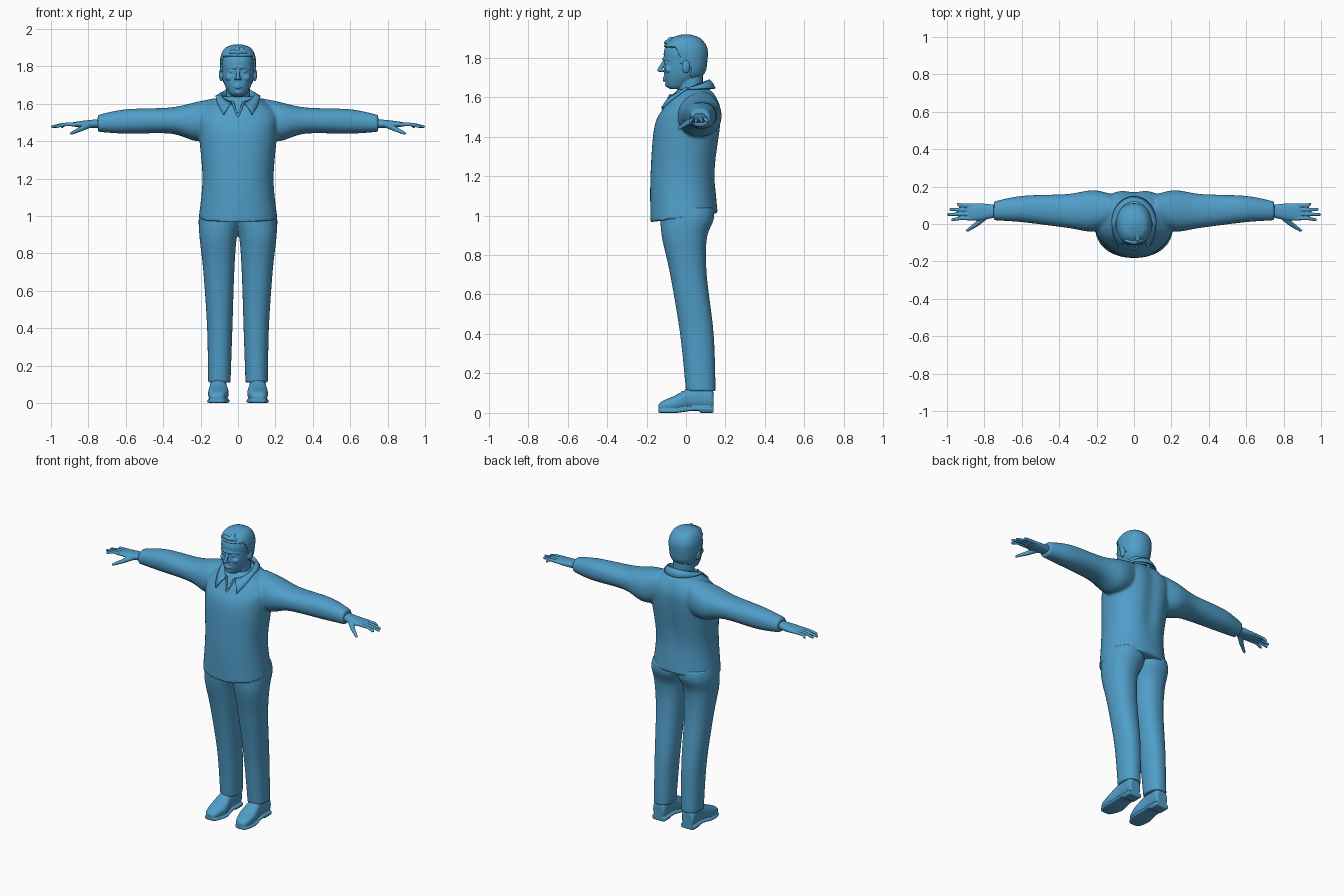
import bpy
import bmesh
import math
from mathutils import Matrix, Vector

if "Cube" in bpy.data.objects:
    bpy.data.objects.remove(bpy.data.objects["Cube"], do_unlink=True)

blue = bpy.data.materials.new("plain blue")
blue.use_nodes = True
blue.diffuse_color = (.08, .34, .58, 1)
blue.node_tree.nodes["Principled BSDF"].inputs["Base Color"].default_value = blue.diffuse_color


def spline(rows, steps=8):
    """Smooth rows of numbers by interpolating between them."""
    rows = [Vector(row) for row in rows]
    padded = [rows[0], *rows, rows[-1]]
    smooth = []
    for before, start, end, after in zip(padded, padded[1:], padded[2:], padded[3:]):
        leave, arrive = (end - before) / 2, (after - start) / 2
        for step in range(steps):
            t = step / steps
            ease = t * t * (3 - 2 * t)
            smooth.append(start.lerp(end, ease) + leave * t * (1 - t) ** 2 - arrive * t * t * (1 - t))
    return smooth + [rows[-1]]


def loft(bm, axis, rows, power=.9, segments=64):
    """Closed body from rows: position on the axis, then low and high limits across it."""
    rings = []
    for along, left, right, low, high in spline(rows):
        ring = []
        for k in range(segments):
            angle = math.tau * k / segments
            c, s = math.cos(angle), math.sin(angle)
            a = (left + right) / 2 + (right - left) / 2 * math.copysign(abs(c) ** power, c)
            b = (low + high) / 2 + (high - low) / 2 * math.copysign(abs(s) ** power, s)
            place = {"x": (along, a, b), "y": (a, along, b), "z": (a, b, along)}[axis]
            ring.append(bm.verts.new(place))
        rings.append(ring)
    for lower, upper in zip(rings, rings[1:]):
        for k in range(segments):
            bm.faces.new((lower[k - 1], lower[k], upper[k], upper[k - 1]))
    bm.faces.new(rings[0])
    bm.faces.new(rings[-1])


def centred(rows):
    return [(z, -half, half, front, back) for z, half, front, back in rows]


def ball(bm, place, *size):
    scale = Matrix.Diagonal((*size, 1))
    bmesh.ops.create_uvsphere(bm, u_segments=20, v_segments=12, radius=1,
                              matrix=Matrix.Translation(place) @ scale)


def limb(bm, points, thick, thin):
    """Rounded rod through the points, tapering from thick to thin."""
    points = [Vector(p) for p in points]
    last = len(points) - 1
    radii = [thick + (thin - thick) * i / last for i in range(last + 1)]
    for point, radius in zip(points, radii):
        ball(bm, point, radius, radius, radius)
    for start, end, wide, narrow in zip(points, points[1:], radii, radii[1:]):
        span = end - start
        turn = span.to_track_quat("Z", "Y").to_matrix().to_4x4()
        bmesh.ops.create_cone(bm, cap_ends=True, segments=16, radius1=wide, radius2=narrow,
                              depth=span.length, matrix=Matrix.Translation(start + span / 2) @ turn)


def both_sides(bm):
    """Repeat everything built so far on the other side."""
    copy = bmesh.ops.duplicate(bm, geom=bm.verts[:] + bm.edges[:] + bm.faces[:])["geom"]
    for item in copy:
        if isinstance(item, bmesh.types.BMVert):
            item.co.x = -item.co.x
    bmesh.ops.remove_doubles(bm, verts=bm.verts, dist=.0001)


def finish(name, bm, voxel=0, soften=3, shell=0):
    """Make the object, optionally thickened, then fused and softened."""
    bmesh.ops.recalc_face_normals(bm, faces=bm.faces)
    for face in bm.faces:
        face.smooth = True
    mesh = bpy.data.meshes.new(name)
    bm.to_mesh(mesh)
    bm.free()
    mesh.materials.append(blue)
    obj = bpy.data.objects.new(name, mesh)
    bpy.context.collection.objects.link(obj)
    if shell:
        thickness = obj.modifiers.new("thickness", "SOLIDIFY")
        thickness.thickness = shell
    if voxel:
        fuse = obj.modifiers.new("fuse", "REMESH")
        fuse.mode = "VOXEL"
        fuse.voxel_size = voxel
        fuse.use_smooth_shade = True
        smooth = obj.modifiers.new("soften", "SMOOTH")
        smooth.iterations = soften


# Shirt: sleeves fused with the body
bm = bmesh.new()
loft(bm, "x", [(.12, 0, .16, 1.42, 1.63), (.22, -.04, .18, 1.4, 1.61), (.36, -.02, .16, 1.44, 1.58),
               (.6, .01, .15, 1.44, 1.57), (.75, .02, .12, 1.45, 1.54)])
both_sides(bm)
loft(bm, "z", centred([(.99, .21, -.18, .16), (1.2, .19, -.18, .15), (1.45, .21, -.16, .18),
                       (1.55, .21, -.11, .18), (1.62, .13, -.06, .15), (1.64, .09, -.04, .12)]))
for v in bm.verts:
    x, y, z = v.co
    v.co.z += y * max(0, 1.2 - z) / 1.6  # hem drops at the front
    if y > .08 and z > 1.1:  # groove down the spine
        v.co.y -= .014 * math.exp(-(x / .05) ** 2) * min(1, (z - 1.1) * 5)
finish("shirt", bm, .008)

# Collar: pointed wings in front, a rolled band behind
bm = bmesh.new()
strip = []
steps = 24
for i in range(steps + 1):
    t = i / steps
    inner, outer = (start + (math.pi - start) * t for start in (.35, .7))
    wing = max(0, 1 - 3 * t)
    top = Vector((.085 * math.sin(inner), .02 - .1 * math.cos(inner), 1.65 - .04 * math.cos(inner)))
    low = Vector((.12 * math.sin(outer), .01 - .14 * math.cos(outer) - .03 * wing, 1.645 - .1 * wing))
    roll = (top + low) / 2 + Vector((0, 0, .006))
    strip.append([bm.verts.new(p) for p in (top - Vector((0, 0, .05)), top, roll, low)])
for a, b in zip(strip, strip[1:]):
    for k in range(3):
        bm.faces.new((a[k], b[k], b[k + 1], a[k + 1]))
both_sides(bm)
finish("collar", bm, shell=.008)

# Front opening below the collar
bm = bmesh.new()
limb(bm, [(.03, -.08, 1.61), (0, -.12, 1.53)], .007, .005)
both_sides(bm)
finish("neck_opening", bm, .003)

# Trousers
bm = bmesh.new()
loft(bm, "z", [(.11, .04, .16, 0, .15), (.4, .03, .165, -.03, .14), (.7, .02, .185, -.08, .105),
               (.88, .007, .205, -.12, .105), (.98, -.02, .21, -.13, .14), (1.04, -.02, .2, -.13, .14)])
both_sides(bm)
finish("trousers", bm, .007)

# Shoes: sole follows the upper, plus heel and laces
bm = bmesh.new()
upper = [(-.14, .09, .13, .01, .04), (-.12, .07, .15, .01, .06), (-.05, .05, .16, .01, .09),
         (.03, .06, .15, .02, .13), (.12, .06, .15, .02, .13), (.14, .07, .14, .02, .1)]
loft(bm, "y", upper, .8)
loft(bm, "y", [(y, left - .005, right + .005, low - .01, low + .01) for y, left, right, low, _ in upper], .5)
loft(bm, "y", [(y, .06, .15, 0, .03) for y in (.07, .14)], .4)
for i in range(3):
    y, z = -.04 + .02 * i, .09 + .012 * i
    limb(bm, [(.08, y, z - .005), (.105, y, z + .003), (.13, y, z - .005)], .006, .006)
both_sides(bm)
finish("shoes", bm, .004)

# Hands: palm, four spread fingers and thumb
bm = bmesh.new()
loft(bm, "x", [(.72, .04, .1, 1.47, 1.52), (.82, .02, .11, 1.47, 1.51), (.89, .02, .11, 1.48, 1.5)])
for i, reach in enumerate((.97, .992, .98, .94)):
    y = .03 + .023 * i
    limb(bm, [(.87, y, 1.49), (.93, y, 1.489), (reach, y * 1.2 - .013, 1.478)], .011, .008)
limb(bm, [(.79, .045, 1.49), (.84, 0, 1.465), (.89, -.034, 1.442)], .018, .008)
both_sides(bm)
finish("hands", bm, .003)

# Head: paired features first, then nose, chin, neck and skull
bm = bmesh.new()
ball(bm, (.09, 0, 1.755), .012, .02, .035)  # ear
ball(bm, (.034, -.098, 1.773), .013, .012, .008)  # eye
ball(bm, (.04, -.083, 1.74), .027, .024, .022)  # cheek
ball(bm, (.013, -.122, 1.733), .008, .01, .007)  # nostril
limb(bm, [(.012, -.114, 1.793), (.06, -.085, 1.79)], .008, .006)  # brow
for z in (1.686, 1.697):  # lips
    limb(bm, [(0, -.112, z), (.024, -.102, 1.692)], .007, .004)
both_sides(bm)
limb(bm, [(0, -.108, 1.785), (0, -.134, 1.738)], .008, .011)
ball(bm, (0, -.088, 1.663), .024, .018, .016)
loft(bm, "z", centred([(z, .063, -.04, .085) for z in (1.56, 1.72)]))
skull = [(1.64, .03, -.08, -.03), (1.66, .05, -.1, .02), (1.71, .075, -.11, .085),
         (1.77, .085, -.11, .1), (1.84, .085, -.11, .1), (1.89, .06, -.07, .065), (1.91, .01, -.01, .01)]
loft(bm, "z", centred(skull))
finish("head", bm, .0035, 2)

# Hair: a shell over the skull, trimmed along the hairline
bm = bmesh.new()
loft(bm, "z", centred([(z + .008, half + .009, front - .006, back + .008)
                       for z, half, front, back in skull[1:]]))


def hairline(y):
    forehead, sideburn, nape = 1.855, 1.76, 1.69
    if y > .025:
        return nape
    return sideburn + (forehead - sideburn) * min(1, max(0, -.02 - y) / .03)


middles = {face: face.calc_center_median() for face in bm.faces}
trim = [face for face, middle in middles.items() if middle.z < hairline(middle.y)]
bmesh.ops.delete(bm, geom=trim, context="FACES")
finish("hair", bm, .004, 4, shell=.014)

# Swept locks along the forehead
bm = bmesh.new()
for side in (-1, 1):
    limb(bm, [(0, -.098, 1.875), (.035 * side, -.09, 1.878), (.065 * side, -.07, 1.855)], .014, .009)
limb(bm, [(.02, -.08, 1.89), (.01, .01, 1.905)], .014, .01)
finish("hair_locks", bm, .004, 4)
